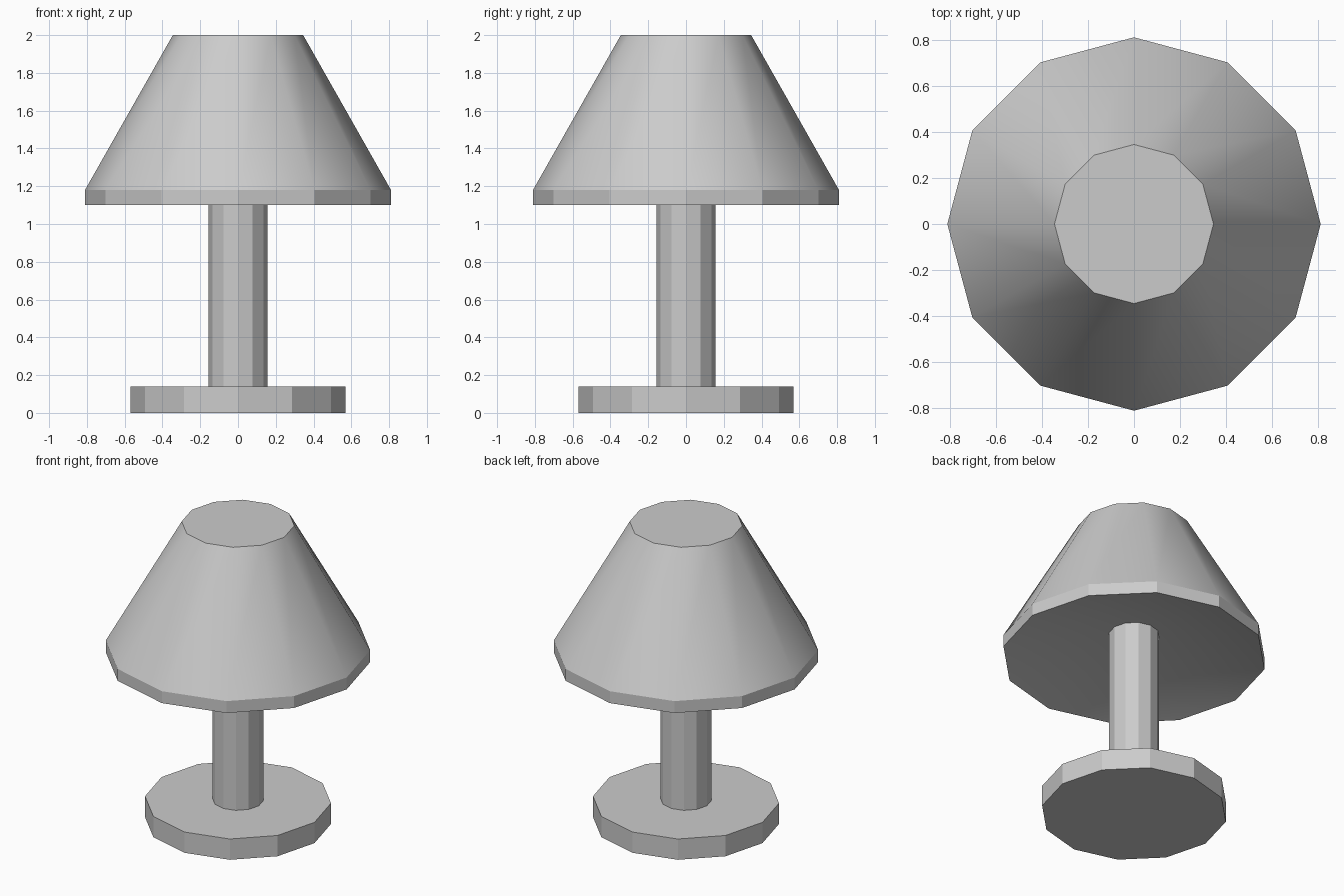
import bpy, bmesh
from math import cos, sin, tau, radians

if "Cube" in bpy.data.objects:
    bpy.data.objects.remove(bpy.data.objects["Cube"])

SIDES = 12

def lathe(name, profile, smooth=False):
    """Spin (radius, z) points into a closed 12-sided solid; radius 0 is a pole."""
    bm = bmesh.new()
    rings = []
    for r, z in profile:
        n = SIDES if r > 0 else 1
        rings.append([bm.verts.new((r * cos(tau * i / SIDES), r * sin(tau * i / SIDES), z))
                      for i in range(n)])
    for a, b in zip(rings, rings[1:]):
        for i in range(SIDES):
            j = (i + 1) % SIDES
            if len(a) == 1:
                bm.faces.new((a[0], b[j], b[i]))
            else:
                bm.faces.new((a[i], a[j], b[j], b[i]))
    # flat caps on open ends
    if len(rings[0]) > 1:
        bm.faces.new(rings[0][::-1])
    bm.faces.new(rings[-1])
    bmesh.ops.recalc_face_normals(bm, faces=bm.faces[:])
    mesh = bpy.data.meshes.new(name)
    bm.to_mesh(mesh)
    bm.free()
    obj = bpy.data.objects.new(name, mesh)
    bpy.context.collection.objects.link(obj)
    if smooth:
        bpy.ops.object.select_all(action='DESELECT')
        obj.select_set(True)
        bpy.context.view_layer.objects.active = obj
        bpy.ops.object.shade_smooth_by_angle(angle=radians(28))
    return obj

# round foot
lathe("base", [(0.57, 0), (0.57, 0.14)])

# upright post, running up into the shade
lathe("stem", [(0.155, 0.14), (0.155, 1.32)])

# shade: shallow hollow underside, short upright rim, sloping cone, closed top
lathe("shade", [(0, 1.30), (0.81, 1.10), (0.81, 1.18), (0.345, 2.0)], smooth=True)
